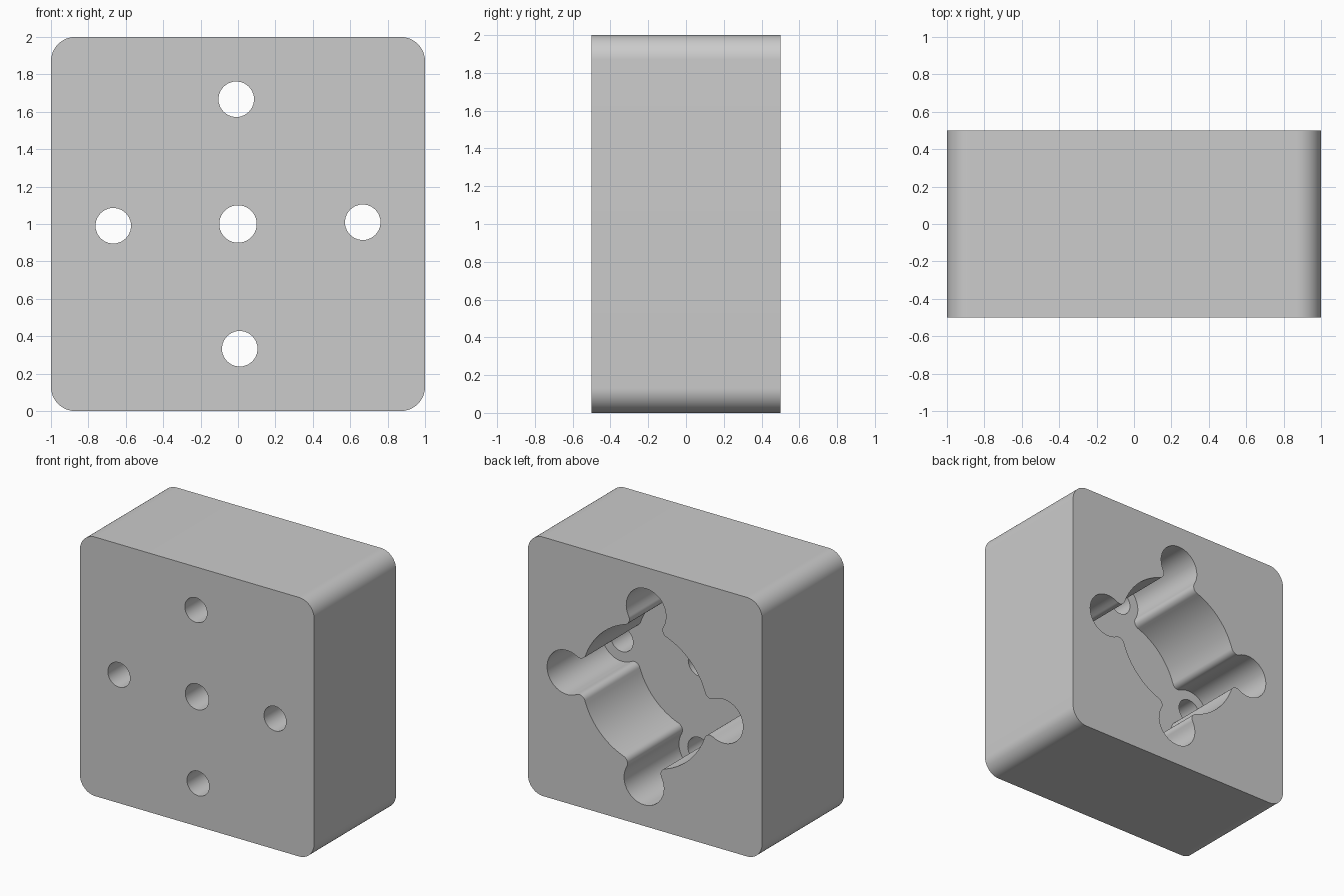
import bpy, bmesh, math
from math import pi, cos, sin, atan2, radians

cube = bpy.data.objects.get("Cube")
if cube:
    bpy.data.objects.remove(cube, do_unlink=True)

MID = 1.0            # height of the block centre
TILT = radians(0.8)  # slight turn of the hole pattern
LOBE_DIST, LOBE_R = 0.667, 0.17
BORE_R, FILLET = 0.54, 0.05

grey = bpy.data.materials.new("plain grey")
grey.use_nodes = True
colour = (0.6, 0.6, 0.6, 1)
grey.diffuse_color = colour
grey.node_tree.nodes["Principled BSDF"].inputs["Base Color"].default_value = colour


def arc(cx, cz, r, a0, a1, n):
    """Points along an arc, without its last point."""
    return [(cx + r * cos(a0 + (a1 - a0) * i / n),
             cz + r * sin(a0 + (a1 - a0) * i / n)) for i in range(n)]


def turn(points, angle):
    c, s = cos(angle), sin(angle)
    return [(x * c - z * s, x * s + z * c) for x, z in points]


def prism(name, outlines, y0, y1):
    """Extrude closed x-z outlines from y0 to y1."""
    bm = bmesh.new()
    for outline in outlines:
        face = bm.faces.new([bm.verts.new((x, y0, z + MID)) for x, z in outline])
        side = bmesh.ops.extrude_face_region(bm, geom=[face])["geom"]
        moved = [v for v in side if isinstance(v, bmesh.types.BMVert)]
        bmesh.ops.translate(bm, vec=(0, y1 - y0, 0), verts=moved)
    bmesh.ops.recalc_face_normals(bm, faces=bm.faces)
    mesh = bpy.data.meshes.new(name)
    bm.to_mesh(mesh)
    bm.free()
    mesh.materials.append(grey)
    obj = bpy.data.objects.new(name, mesh)
    bpy.context.collection.objects.link(obj)
    return obj


def cut(target, cutter):
    cutter.hide_render = True
    mod = target.modifiers.new(cutter.name, 'BOOLEAN')
    mod.operation, mod.solver, mod.object = 'DIFFERENCE', 'EXACT', cutter
    bpy.context.view_layer.objects.active = target
    bpy.ops.object.modifier_apply(modifier=mod.name)
    bpy.data.objects.remove(cutter, do_unlink=True)


# Rounded square block
corner = 0.13
square = []
for k in range(4):
    square += turn(arc(1 - corner, 1 - corner, corner, 0, pi / 2, 16)
                   + [(1 - corner, 1)], k * pi / 2)
block = prism("mounting_block", [square], -0.5, 0.5)

# Rear pocket: round bore with four lobes, blended by fillets
d0, d1 = BORE_R + FILLET, LOBE_R + FILLET
fx = (d0 ** 2 - d1 ** 2 + LOBE_DIST ** 2) / (2 * LOBE_DIST)
fz = math.sqrt(d0 ** 2 - fx ** 2)
a, b = atan2(fz, fx), atan2(fz, LOBE_DIST - fx)
quarter = (arc(fx, -fz, FILLET, pi - a, b, 10)
           + arc(LOBE_DIST, 0, LOBE_R, b - pi, pi - b, 28)
           + arc(fx, fz, FILLET, -b, a - pi, 10)
           + arc(0, 0, BORE_R, a, pi / 2 - a, 20))
pocket = []
for k in range(4):
    pocket += turn(quarter, k * pi / 2 + TILT)
cut(block, prism("pocket_cutter", [pocket], -0.17, 0.7))

# Through holes: one in the centre, one at each lobe
holes = [arc(0, 0, 0.1, 0, 2 * pi, 40)]
for k in range(4):
    holes.append(turn(arc(LOBE_DIST, 0, 0.095, 0, 2 * pi, 40), k * pi / 2 + TILT))
cut(block, prism("hole_cutter", holes, -0.7, 0.1))

# Smooth curved walls, sharp rims
bpy.ops.object.select_all(action='DESELECT')
block.select_set(True)
bpy.context.view_layer.objects.active = block
bpy.ops.object.shade_smooth_by_angle(angle=radians(30))
